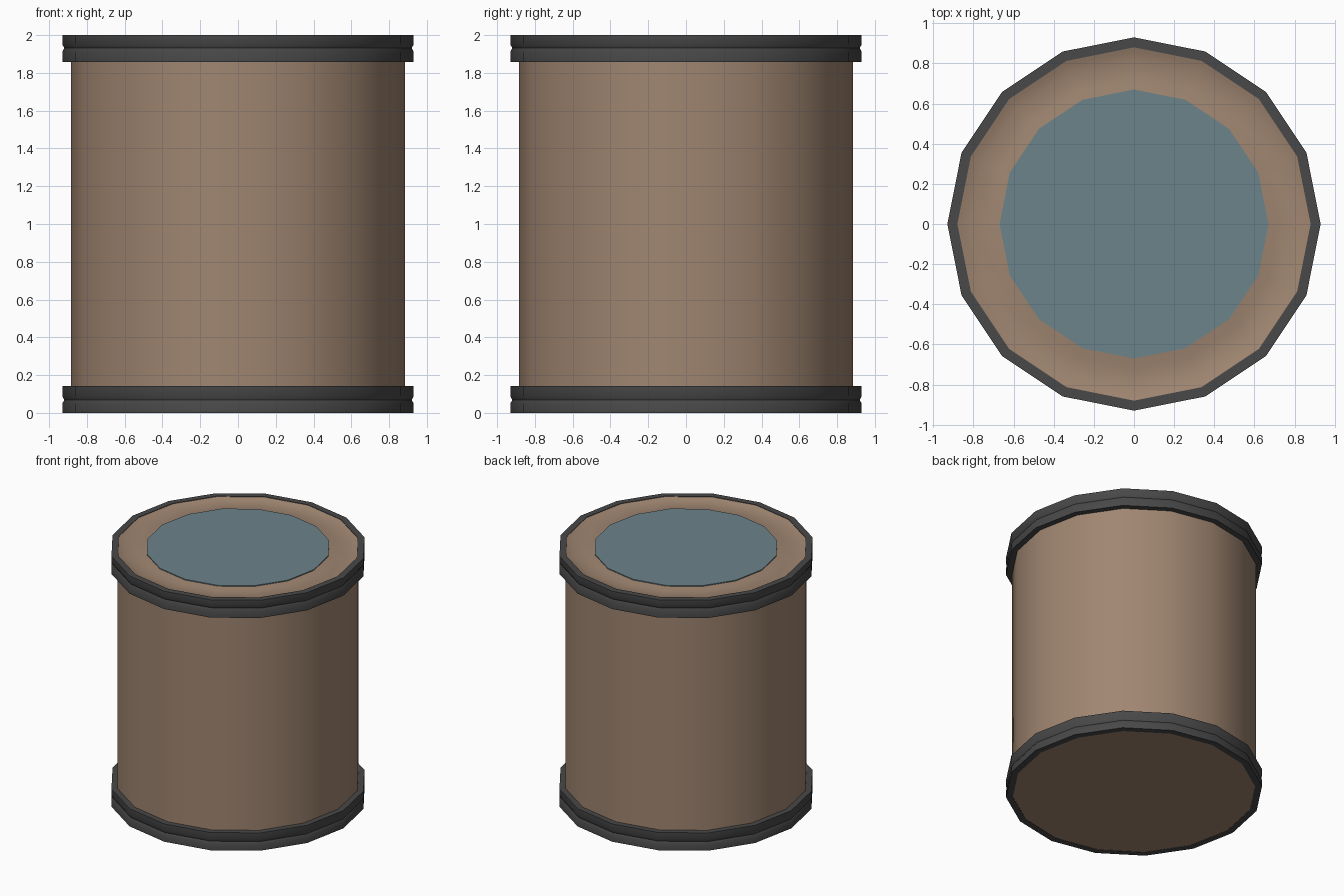
import bpy, bmesh, math

if "Cube" in bpy.data.objects:
    bpy.data.objects.remove(bpy.data.objects["Cube"])

SIDES = 16


def material(name, rgb):
    m = bpy.data.materials.new(name)
    lin = [(c / 255 / 12.92) if c < 11 else ((c / 255 + 0.055) / 1.055) ** 2.4 for c in rgb]
    m.diffuse_color = (*lin, 1)
    m.use_nodes = True
    m.node_tree.nodes["Principled BSDF"].inputs["Base Color"].default_value = m.diffuse_color
    return m


tan = material("tan", (160, 134, 113))
charcoal = material("charcoal", (72, 72, 72))
teal = material("grey_teal", (108, 131, 138))


def lathe(name, profile, mat, closed=False):
    """Spin an (r, z) profile round z; an open profile gets capped at r = 0."""
    bm = bmesh.new()
    rings = []
    for r, z in profile:
        if r == 0:
            rings.append([bm.verts.new((0, 0, z))] * SIDES)
        else:
            rings.append([bm.verts.new((r * math.cos(math.tau * i / SIDES),
                                        r * math.sin(math.tau * i / SIDES), z))
                          for i in range(SIDES)])
    pairs = list(zip(rings, rings[1:]))
    if closed:
        pairs.append((rings[-1], rings[0]))
    for a, b in pairs:
        for i in range(SIDES):
            j = (i + 1) % SIDES
            corners = list(dict.fromkeys((a[i], a[j], b[j], b[i])))
            bm.faces.new(corners)
    bmesh.ops.recalc_face_normals(bm, faces=bm.faces)
    me = bpy.data.meshes.new(name)
    bm.to_mesh(me)
    bm.free()
    me.materials.append(mat)
    ob = bpy.data.objects.new(name, me)
    bpy.context.collection.objects.link(ob)
    bpy.context.view_layer.objects.active = ob
    ob.select_set(True)
    bpy.ops.object.shade_smooth_by_angle(angle=math.radians(35))
    ob.select_set(False)
    return ob


# Drum body, with a shallow groove round the lid
lathe("drum_body", [(0, 0.002), (0.885, 0.002), (0.885, 1.998), (0.862, 1.99),
                    (0.82, 1.978), (0.72, 1.978), (0.672, 1.99), (0, 1.99)], tan)

# Grooved bands at the bottom and (mirrored) at the top
band = [(0.88, 0), (0.93, 0), (0.93, 0.05), (0.92, 0.068),
        (0.93, 0.09), (0.93, 0.142), (0.88, 0.142)]
lathe("bottom_band", band, charcoal, closed=True)
lathe("top_band", [(r, 2 - z) for r, z in band], charcoal, closed=True)

# Painted lid disc
lathe("lid_disc", [(0, 1.989), (0.67, 1.989), (0.67, 1.997), (0, 1.997)], teal)
